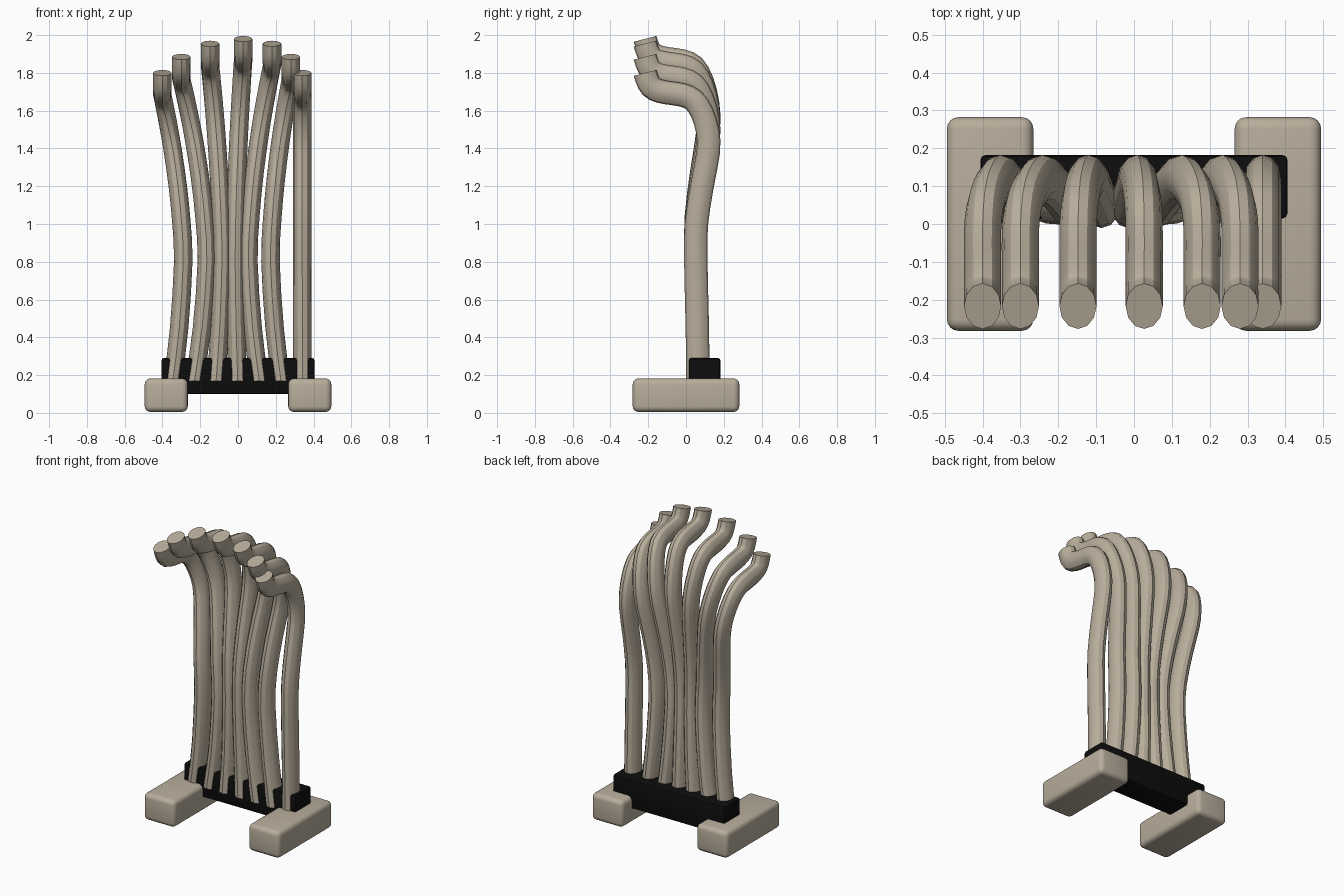
import bpy, bmesh, math
from mathutils import Vector

if "Cube" in bpy.data.objects:
    bpy.data.objects.remove(bpy.data.objects["Cube"], do_unlink=True)


def material(name, rgb):
    m = bpy.data.materials.new(name)
    m.use_nodes = True
    m.diffuse_color = (*rgb, 1)
    bsdf = m.node_tree.nodes["Principled BSDF"]
    bsdf.inputs["Base Color"].default_value = (*rgb, 1)
    bsdf.inputs["Roughness"].default_value = 0.6
    return m


BEIGE = material("warm beige", (0.48, 0.42, 0.33))
BLACK = material("black", (0.004, 0.004, 0.004))


def finish(name, bm, mat):
    bmesh.ops.recalc_face_normals(bm, faces=bm.faces)
    me = bpy.data.meshes.new(name)
    bm.to_mesh(me)
    bm.free()
    ob = bpy.data.objects.new(name, me)
    bpy.context.collection.objects.link(ob)
    me.materials.append(mat)
    bpy.ops.object.select_all(action="DESELECT")
    ob.select_set(True)
    bpy.context.view_layer.objects.active = ob
    bpy.ops.object.shade_smooth_by_angle(angle=math.radians(31))
    return ob


def rounded_box(name, lo, hi, bevel, segments, mat):
    bm = bmesh.new()
    bmesh.ops.create_cube(bm, size=1)
    lo, hi = Vector(lo), Vector(hi)
    for v in bm.verts:
        v.co = (lo + hi) / 2 + v.co * (hi - lo)
    bmesh.ops.bevel(bm, geom=bm.edges[:], offset=bevel, segments=segments,
                    profile=0.5, affect="EDGES")
    return finish(name, bm, mat)


# Side profile shared by all pipes (y, z), from the base to the mouth
PROFILE = [(0.063, 0.17), (0.06, 0.45), (0.052, 0.8), (0.055, 1.0), (0.085, 1.2),
           (0.118, 1.38), (0.115, 1.49), (0.085, 1.59), (0.04, 1.655), (-0.02, 1.683),
           (-0.10, 1.695), (-0.165, 1.712), (-0.197, 1.745), (-0.217, 1.80)]
RX, RY, SIDES, STEPS = 0.049, 0.062, 12, 2


def spline(points, steps):
    p = [Vector(q) for q in points]
    p = [2 * p[0] - p[1]] + p + [2 * p[-1] - p[-2]]
    out = []
    for a, b, c, d in zip(p, p[1:], p[2:], p[3:]):
        for i in range(steps):
            t = i / steps
            out.append(0.5 * (2 * b + (c - a) * t + (2 * a - 5 * b + 4 * c - d) * t * t
                              + (3 * b - a - 3 * c + d) * t ** 3))
    return out + [p[-2]]


def pipe(name, x_base, x_waist, x_top, lift):
    # Waist sways sideways, upper part is lifted to fan the mouths in an arc
    path = []
    for y, z in PROFILE:
        if z < 0.8:
            x = x_waist + (x_base - x_waist) * ((0.8 - z) / 0.63) ** 1.6
        else:
            x = x_waist + (x_top - x_waist) * min((z - 0.8) / 0.88, 1) ** 1.7
        path.append((x, y, z + lift * min(max((z - 0.8) / 0.85, 0), 1)))
    pts = spline(path, STEPS)
    bm = bmesh.new()
    rings = []
    for i, p in enumerate(pts):
        t = pts[min(i + 1, len(pts) - 1)] - pts[max(i - 1, 0)]
        if i == len(pts) - 1:
            t = Vector((0, -0.25, 0.97))
        n = Vector((0, t.z, -t.y)).normalized()
        ring = []
        for k in range(SIDES):
            a = 2 * math.pi * k / SIDES
            ring.append(bm.verts.new(p + Vector((RX * math.cos(a), 0, 0)) + n * RY * math.sin(a)))
        rings.append(ring)
    for r, s in zip(rings, rings[1:]):
        for k in range(SIDES):
            j = (k + 1) % SIDES
            bm.faces.new((r[k], r[j], s[j], s[k]))
    bm.faces.new(rings[0])
    bm.faces.new(rings[-1])
    finish(name, bm, BEIGE)


# Seven pipes: waist x, mouth x, extra height
PIPES = [(-0.29, -0.40, 0), (-0.165, -0.30, 0.085), (-0.085, -0.148, 0.155),
         (-0.015, 0.027, 0.18), (0.055, 0.18, 0.155), (0.172, 0.28, 0.085),
         (0.34, 0.34, 0)]
for i, (waist, top, lift) in enumerate(PIPES):
    pipe(f"pipe_{i + 1}", -0.345 + i * 0.1145, waist, top, lift)

# Cross bar holding the pipes
rounded_box("base_bar", (-0.405, 0.015, 0.10), (0.405, 0.182, 0.29), 0.012, 2, BLACK)

# Two feet
for side, s in (("left", 1), ("right", -1)):
    xs = sorted((s * 0.266, s * 0.494))
    rounded_box(f"{side}_foot", (xs[0], -0.282, 0.005), (xs[1], 0.282, 0.182), 0.03, 4, BEIGE)
